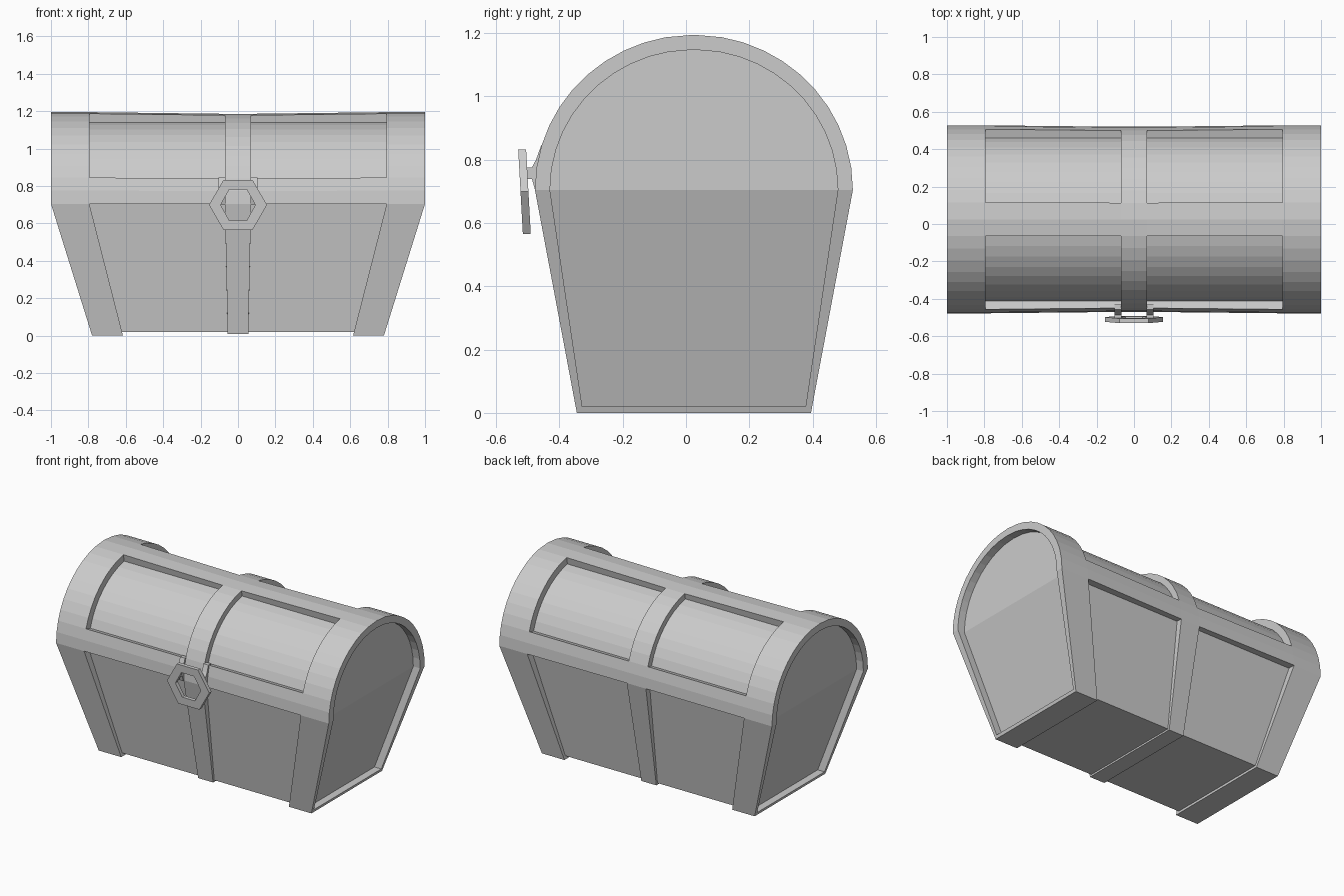
import bpy, bmesh
from math import sin, cos, radians, pi

if "Cube" in bpy.data.objects:
    bpy.data.objects.remove(bpy.data.objects["Cube"])

CY, RIM = 0.025, 0.705          # arch centre in y, height where the arch starts


def make_object(name, bm):
    bmesh.ops.remove_doubles(bm, verts=bm.verts, dist=1e-5)
    bmesh.ops.recalc_face_normals(bm, faces=bm.faces)
    mesh = bpy.data.meshes.new(name)
    bm.to_mesh(mesh)
    bm.free()
    ob = bpy.data.objects.new(name, mesh)
    bpy.context.collection.objects.link(ob)
    return ob


# Cross-section: arch from front to back, then the two bottom corners
front = [0, 8.3] + [16.6 + 63.1 * k / 8 for k in range(9)]
angles = front + [90] + [180 - a for a in reversed(front)]


def section(ry, rz, half, zb):
    pts = [(CY - ry * cos(radians(a)), RIM + rz * sin(radians(a))) for a in angles]
    return pts + [(CY + half, zb), (CY - half, zb)]


outer = section(0.5025, 0.49, 0.37, 0.0)
inner = section(0.455, 0.443, 0.353, 0.02)
N = len(outer)

# Stations along x: (width at rim and above, width at the bottom)
stations = [(-1, -.78), (-.795, -.615), (-.07, -.055), (.07, .055), (.795, .615), (1, .78)]

bm = bmesh.new()
cache = {}


def vert(i, s, level):
    """level 0 = frame surface, 1 = recessed surface, 2 = end panel"""
    key = (i % N, s, level)
    if key not in cache:
        y, z = (inner if level else outer)[i % N]
        top, low = stations[s]
        x = low + (top - low) * min(z / RIM, 1)
        if level == 0 and s in (2, 3):          # centre strap is slightly thinner
            y, z = CY + (y - CY) * .985, .6 + (z - .6) * .985
        if level == 2:
            x -= 0.05 if x > 0 else -0.05
        cache[key] = bm.verts.new((x, y, z))
    return cache[key]


def recessed(i, c):
    i %= N
    return c in (1, 3) and (2 <= i <= 9 or 12 <= i <= 19 or i >= 22)


# Frame, straps and recessed panels
for c in range(5):
    for i in range(N):
        r = int(recessed(i, c))
        bm.faces.new([vert(i, c, r), vert(i + 1, c, r), vert(i + 1, c + 1, r), vert(i, c + 1, r)])
        if r:
            for s in (c, c + 1):
                bm.faces.new([vert(i, s, 0), vert(i + 1, s, 0), vert(i + 1, s, 1), vert(i, s, 1)])
            for j, n in ((i, i - 1), (i + 1, i + 1)):
                if not recessed(n, c):
                    bm.faces.new([vert(j, c, 0), vert(j, c + 1, 0), vert(j, c + 1, 1), vert(j, c, 1)])

# Ends: rim, recess wall, arched panel and slanted panel
for s in (0, 5):
    for i in range(N):
        for a, b in ((0, 1), (1, 2)):
            bm.faces.new([vert(i, s, a), vert(i + 1, s, a), vert(i + 1, s, b), vert(i, s, b)])
    bm.faces.new([vert(i, s, 2) for i in range(N - 2)])
    bm.faces.new([vert(i, s, 2) for i in (N - 3, N - 2, N - 1, 0)])
make_object("chest_body", bm)

# Hexagonal latch ring, tilted slightly forward at the top
bm = bmesh.new()


def hexagon(rx, rz, y):
    ring = []
    for k in range(6):
        z = rz * sin(k * pi / 3) / sin(pi / 3)
        ring.append(bm.verts.new((rx * cos(k * pi / 3), y - .055 * z, .699 + z)))
    return ring


rings = [hexagon(.155, .134, -.523), hexagon(.093, .083, -.523),
         hexagon(.093, .083, -.498), hexagon(.155, .134, -.498)]
for a, b in zip(rings, rings[1:] + rings[:1]):
    for k in range(6):
        m = (k + 1) % 6
        bm.faces.new([a[k], a[m], b[m], b[k]])
make_object("latch_ring", bm)

# Two brackets holding the latch either side of the strap
profile = [(-.43, .845), (-.458, .845), (-.474, .80), (-.487, .776), (-.51, .776),
           (-.51, .74), (-.487, .74), (-.476, .70), (-.43, .70)]
for side, name in ((-1, "latch_bracket_left"), (1, "latch_bracket_right")):
    bm = bmesh.new()
    a, b = [[bm.verts.new((side * x, y, z)) for y, z in profile] for x in (.068, .104)]
    bm.faces.new(a)
    bm.faces.new(b)
    for k in range(len(profile)):
        m = (k + 1) % len(profile)
        bm.faces.new([a[k], a[m], b[m], b[k]])
    make_object(name, bm)
